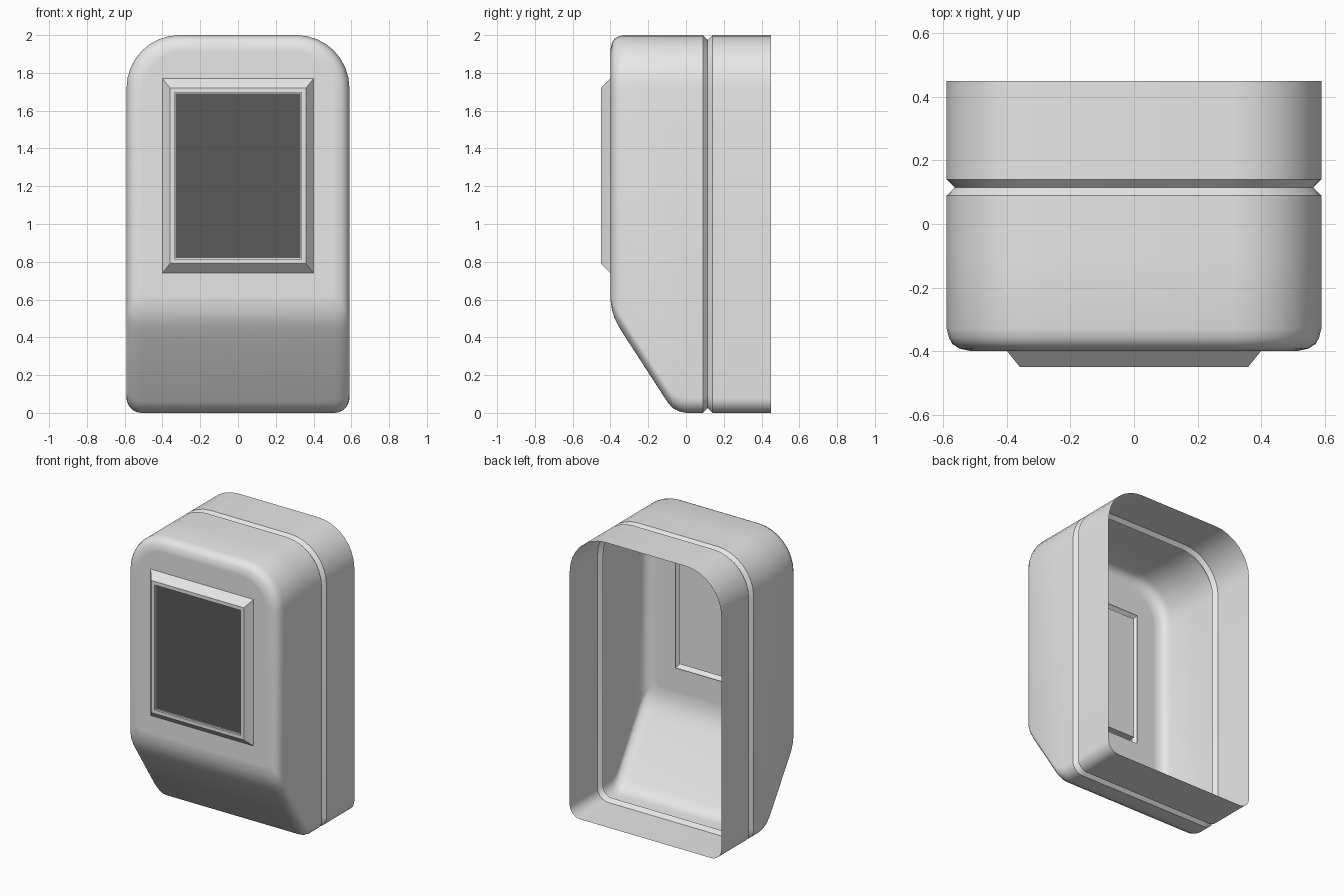
import bpy, bmesh, math

cube = bpy.data.objects.get("Cube")
if cube:
    bpy.data.objects.remove(cube)


def material(name, value):
    mat = bpy.data.materials.new(name)
    mat.use_nodes = True
    color = (value, value, value, 1)
    mat.diffuse_color = color
    mat.node_tree.nodes["Principled BSDF"].inputs["Base Color"].default_value = color
    return mat


grey = material("light_grey", 0.8)
dark = material("dark_grey", 0.1)


def rounded_ring(bm, y, inset, bottom):
    """Rounded outline at depth y: wide top corners, tight bottom corners."""
    half, top = 0.59 - inset, 2 - inset
    big, small = 0.28 - inset * 0.8, 0.08 - inset * 0.5
    corners = [(1, top, big, 0), (-1, top, big, 90),
               (-1, bottom, small, 180), (1, bottom, small, 270)]
    ring = []
    for side, edge, r, start in corners:
        cx = side * (half - r)
        cz = edge - r if edge == top else edge + r
        for i in range(9):
            a = math.radians(start + 90 * i / 8)
            ring.append(bm.verts.new((cx + r * math.cos(a), y, cz + r * math.sin(a))))
    return ring


def rect_ring(bm, half, low, high, y):
    return [bm.verts.new((x, y, z)) for x, z in
            ((half, high), (-half, high), (-half, low), (half, low))]


def loft(bm, rings):
    for a, b in zip(rings, rings[1:]):
        for i in range(len(a)):
            j = (i + 1) % len(a)
            bm.faces.new((a[i], a[j], b[j], b[i]))


def loop_edges(bm, ring):
    edges = []
    for a, b in zip(ring, ring[1:] + ring[:1]):
        edges.append(bm.edges.get((a, b)) or bm.edges.new((a, b)))
    return edges


def finish(bm, name, mats, smooth=False):
    mesh = bpy.data.meshes.new(name)
    bm.to_mesh(mesh)
    bm.free()
    for m in mats:
        mesh.materials.append(m)
    obj = bpy.data.objects.new(name, mesh)
    bpy.context.collection.objects.link(obj)
    if smooth:
        bpy.ops.object.select_all(action="DESELECT")
        obj.select_set(True)
        bpy.context.view_layer.objects.active = obj
        bpy.ops.object.shade_smooth_by_angle(angle=math.radians(35))
    return obj


# Open-backed shell: depth, inset and bottom height of each section
sections = [(0.45, 0, 0), (0.14, 0, 0), (0.115, 0.025, 0.025), (0.09, 0, 0),
            (0, 0, 0), (-0.035, 0, 0.007), (-0.07, 0, 0.025), (-0.1, 0, 0.06),
            (-0.33, 0, 0.415), (-0.358, 0.007, 0.46), (-0.378, 0.018, 0.5),
            (-0.392, 0.04, 0.545), (-0.4, 0.075, 0.6), (-0.4, 0.085, 0.615)]
bm = bmesh.new()
rings = [rounded_ring(bm, *s) for s in sections]
loft(bm, rings)
# Front wall with the window opening
opening = rect_ring(bm, 0.36, 0.78, 1.73, -0.4)
bmesh.ops.triangle_fill(bm, use_beauty=True, normal=(0, -1, 0),
                        edges=loop_edges(bm, rings[-1]) + loop_edges(bm, opening))
bmesh.ops.recalc_face_normals(bm, faces=bm.faces)
front = min(bm.faces, key=lambda f: f.calc_center_median().y)
if front.normal.y > 0:
    bmesh.ops.reverse_faces(bm, faces=bm.faces)
finish(bm, "housing", [grey], smooth=True)

# Raised frame with sloping sides
bm = bmesh.new()
loft(bm, [rect_ring(bm, *r) for r in (
    (0.4, 0.74, 1.77, -0.4), (0.36, 0.79, 1.72, -0.45),
    (0.335, 0.815, 1.695, -0.45), (0.335, 0.815, 1.695, -0.43))])
finish(bm, "window_frame", [grey])

# Screen block with a dark front
bm = bmesh.new()
back = rect_ring(bm, 0.335, 0.815, 1.695, -0.4)
face = rect_ring(bm, 0.335, 0.815, 1.695, -0.435)
glass = rect_ring(bm, 0.33, 0.82, 1.69, -0.435)
loft(bm, [back, face, glass])
bm.faces.new(back[::-1])
bm.faces.new(glass).material_index = 1
bmesh.ops.recalc_face_normals(bm, faces=bm.faces)
finish(bm, "screen", [grey, dark])
